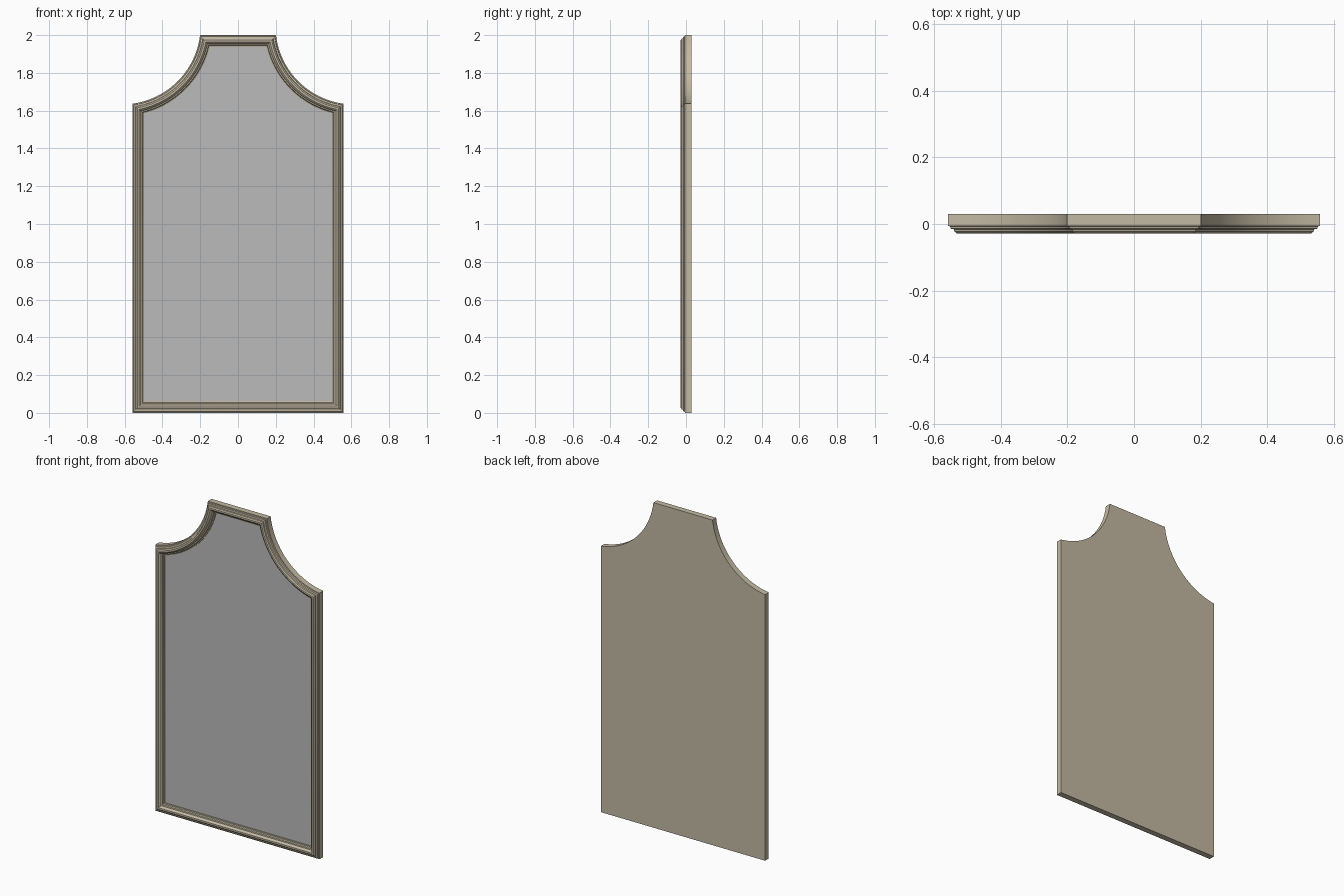
import bpy, bmesh, math

if "Cube" in bpy.data.objects:
    bpy.data.objects.remove(bpy.data.objects["Cube"], do_unlink=True)

HALF_W, HEIGHT = 0.559, 2.0
ARC_X, ARC_Z, ARC_R = 0.615, 2.05, 0.417
STEPS = 20


def material(name, rgb, rough):
    m = bpy.data.materials.new(name)
    m.use_nodes = True
    m.diffuse_color = (*rgb, 1)
    bsdf = m.node_tree.nodes["Principled BSDF"]
    bsdf.inputs["Base Color"].default_value = (*rgb, 1)
    bsdf.inputs["Roughness"].default_value = rough
    return m


def outline(d):
    """Scooped-shoulder outline, moved inwards by d."""
    r = ARC_R + d
    start = math.pi + math.asin((ARC_Z - HEIGHT + d) / r)
    end = 1.5 * math.pi - math.asin((ARC_X - HALF_W + d) / r)
    right = [(HALF_W - d, d)]
    for i in range(STEPS + 1):
        a = end + (start - end) * i / STEPS
        right.append((ARC_X + r * math.cos(a), ARC_Z + r * math.sin(a)))
    return right + [(-x, z) for x, z in reversed(right)]


def loft(name, profile, mat):
    """Sweep (inset, depth) points round the outline and cap both ends."""
    bm = bmesh.new()
    loops = [[bm.verts.new((x, y, z)) for x, z in outline(d)] for d, y in profile]
    for a, b in zip(loops, loops[1:]):
        for i in range(len(a)):
            j = (i + 1) % len(a)
            bm.faces.new((a[i], a[j], b[j], b[i]))
    bm.faces.new(loops[0])
    bm.faces.new(loops[-1])
    bmesh.ops.recalc_face_normals(bm, faces=bm.faces)
    mesh = bpy.data.meshes.new(name)
    bm.to_mesh(mesh)
    bm.free()
    mesh.materials.append(mat)
    obj = bpy.data.objects.new(name, mesh)
    bpy.context.collection.objects.link(obj)
    bpy.ops.object.select_all(action="DESELECT")
    obj.select_set(True)
    bpy.context.view_layer.objects.active = obj
    bpy.ops.object.shade_smooth_by_angle(angle=math.radians(35))
    return obj


beige = material("warm beige paint", (0.55, 0.49, 0.37), 0.6)
grey = material("mirror grey", (0.5, 0.5, 0.5), 0.4)

# Moulded frame: back board, outer steps, rounded bead, inner steps
loft("frame", [
    (0, 0.03), (0, -0.006), (0.006, -0.007), (0.008, -0.014), (0.017, -0.016),
    (0.019, -0.023), (0.026, -0.028), (0.036, -0.028), (0.043, -0.023),
    (0.046, -0.015), (0.053, -0.013), (0.056, -0.005), (0.062, -0.003),
    (0.062, 0.012)], beige)

# Mirror pane set into the frame
loft("mirror_pane", [(0.0615, 0.01), (0.0615, 0.002)], grey)
